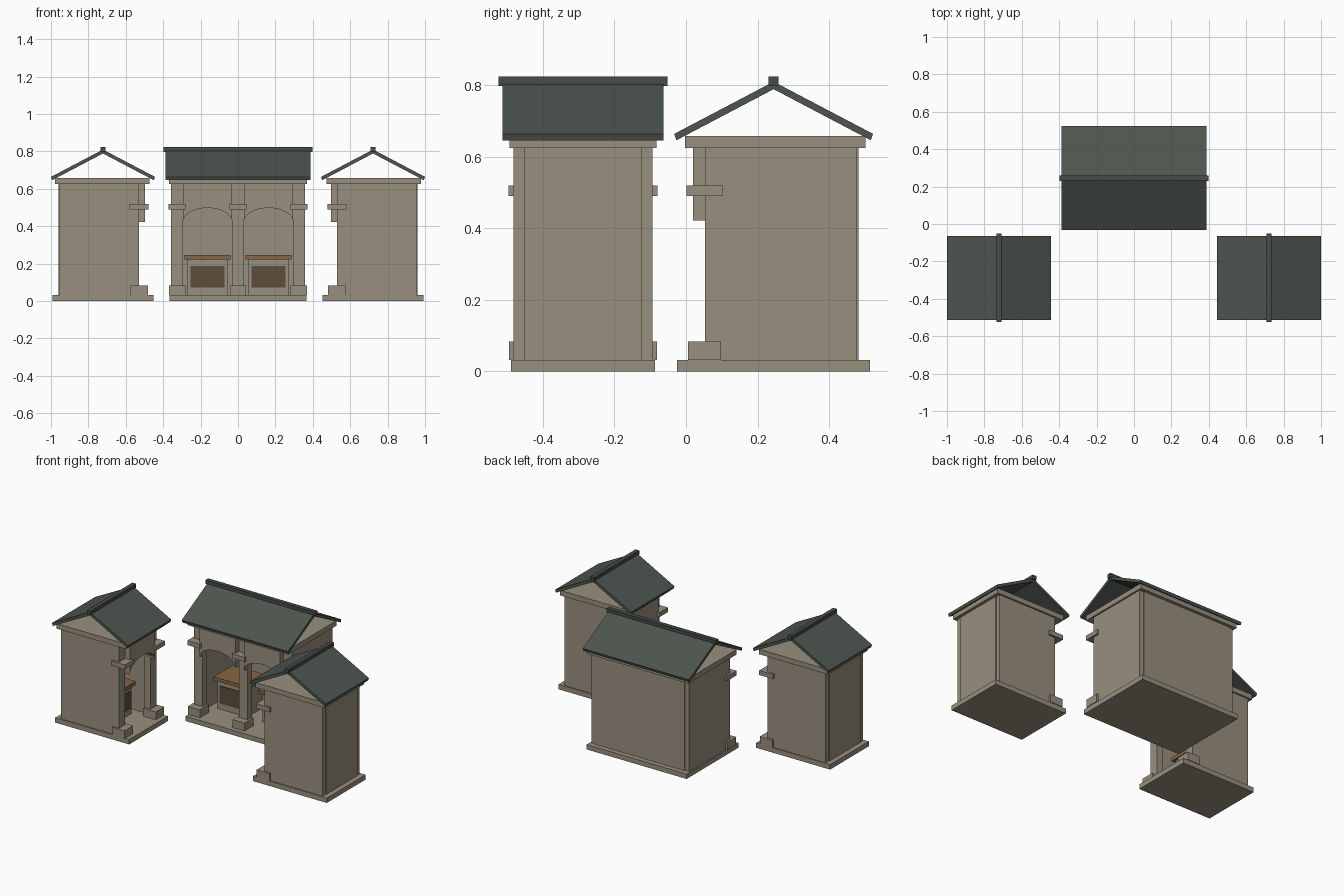
import bpy, bmesh, math
from mathutils import Matrix, Vector

if "Cube" in bpy.data.objects:
    bpy.data.objects.remove(bpy.data.objects["Cube"])


def material(name, rgb):
    m = bpy.data.materials.new(name)
    m.diffuse_color = (*rgb, 1)
    m.use_nodes = True
    m.node_tree.nodes["Principled BSDF"].inputs["Base Color"].default_value = m.diffuse_color
    return m


STONE = material("stone", (0.315, 0.278, 0.212))
SLATE = material("slate", (0.075, 0.090, 0.077))
RIDGE = material("ridge_slate", (0.064, 0.070, 0.066))
WOOD = material("counter_wood", (0.245, 0.135, 0.058))
DARK = material("dark_panel", (0.110, 0.076, 0.046))


def prism(name, profile, axis, a, b, mat, place):
    """Extrude a closed 2D profile from a to b along x (profile y,z) or y (profile x,z)."""
    bm = bmesh.new()
    make = (lambda p, t: (t, p[0], p[1])) if axis == "x" else (lambda p, t: (p[0], t, p[1]))
    ends = [[bm.verts.new(make(p, t)) for p in profile] for t in (a, b)]
    n = len(profile)
    bm.faces.new(ends[0])
    bm.faces.new(ends[1][::-1])
    for i in range(n):
        j = (i + 1) % n
        bm.faces.new((ends[0][j], ends[0][i], ends[1][i], ends[1][j]))
    bmesh.ops.recalc_face_normals(bm, faces=bm.faces)
    bm.transform(place)
    me = bpy.data.meshes.new(name)
    bm.to_mesh(me)
    bm.free()
    me.materials.append(mat)
    ob = bpy.data.objects.new(name, me)
    bpy.context.collection.objects.link(ob)
    return ob


def box(name, x, y, z, mat, place):
    rect = [(x[0], z[0]), (x[1], z[0]), (x[1], z[1]), (x[0], z[1])]
    return prism(name, rect, "y", y[0], y[1], mat, place)


MID = 0.245   # ridge position measured from the stall front
BAY = 0.326   # spacing between column centres


def stall(tag, bays, place):
    h = bays * BAY / 2 + 0.031          # half width of the walls

    def b(part, x, y, z, mat=STONE):
        return box(f"{tag}_{part}", x, y, z, mat, place)

    # floor, walls and cornice
    b("floor", (-h - .008, h + .008), (-.025, .515), (0, .032))
    for s in (-1, 1):
        b("side_wall", sorted((s * h, s * (h - .031))), (.053, .477), (.032, .625))
    b("back_wall", (-h + .031, h - .031), (.447, .482), (.032, .625))
    b("cornice", (-h - .011, h + .011), (-.003, .502), (.625, .658))

    # columns with plinths and capitals
    for i in range(bays + 1):
        x = (i - bays / 2) * BAY
        b("column", (x - .031, x + .031), (.053, .1), (.032, .625))
        b("plinth", (x - .044, x + .044), (.005, .098), (.032, .084))
        b("capital", (x - .045, x + .045), (.002, .102), (.49, .52))

    # arches and counters, one per bay
    for i in range(bays):
        x = (i + .5 - bays / 2) * BAY
        r = BAY / 2 - .031
        arch = [(x - r * math.cos(math.pi * k / 16), .422 + .076 * math.sin(math.pi * k / 16))
                for k in range(17)]
        prism(f"{tag}_arch", arch + [(x + r, .625), (x - r, .625)], "y", .019, .08, STONE, place)
        b("counter_body", (x - .108, x + .108), (.175, .345), (.032, .222))
        b("counter_top", (x - .123, x + .123), (.155, .36), (.222, .245), WOOD)
        b("counter_panel", (x - .09, x + .09), (.169, .176), (.073, .187), DARK)

    # two open roof slopes and the ridge cap
    for s in (-1, 1):
        slope = [(MID, .789), (MID + s * .272, .646), (MID + s * .278, .664), (MID, .81)]
        prism(f"{tag}_roof_slope", slope, "x", -h - .031, h + .031, SLATE, place)
    b("ridge_cap", (-h - .042, h + .042), (MID - .014, MID + .014), (.798, .825), RIDGE)


# central double stall, and two single stalls facing each other
stall("main_stall", 2, Matrix.Identity(4))
for tag, s in (("left_stall", -1), ("right_stall", 1)):
    place = (Matrix.Translation(Vector((s * .722, -.288, 0)))
             @ Matrix.Rotation(-s * math.pi / 2, 4, "Z")
             @ Matrix.Translation(Vector((0, -MID, 0))))
    stall(tag, 1, place)
